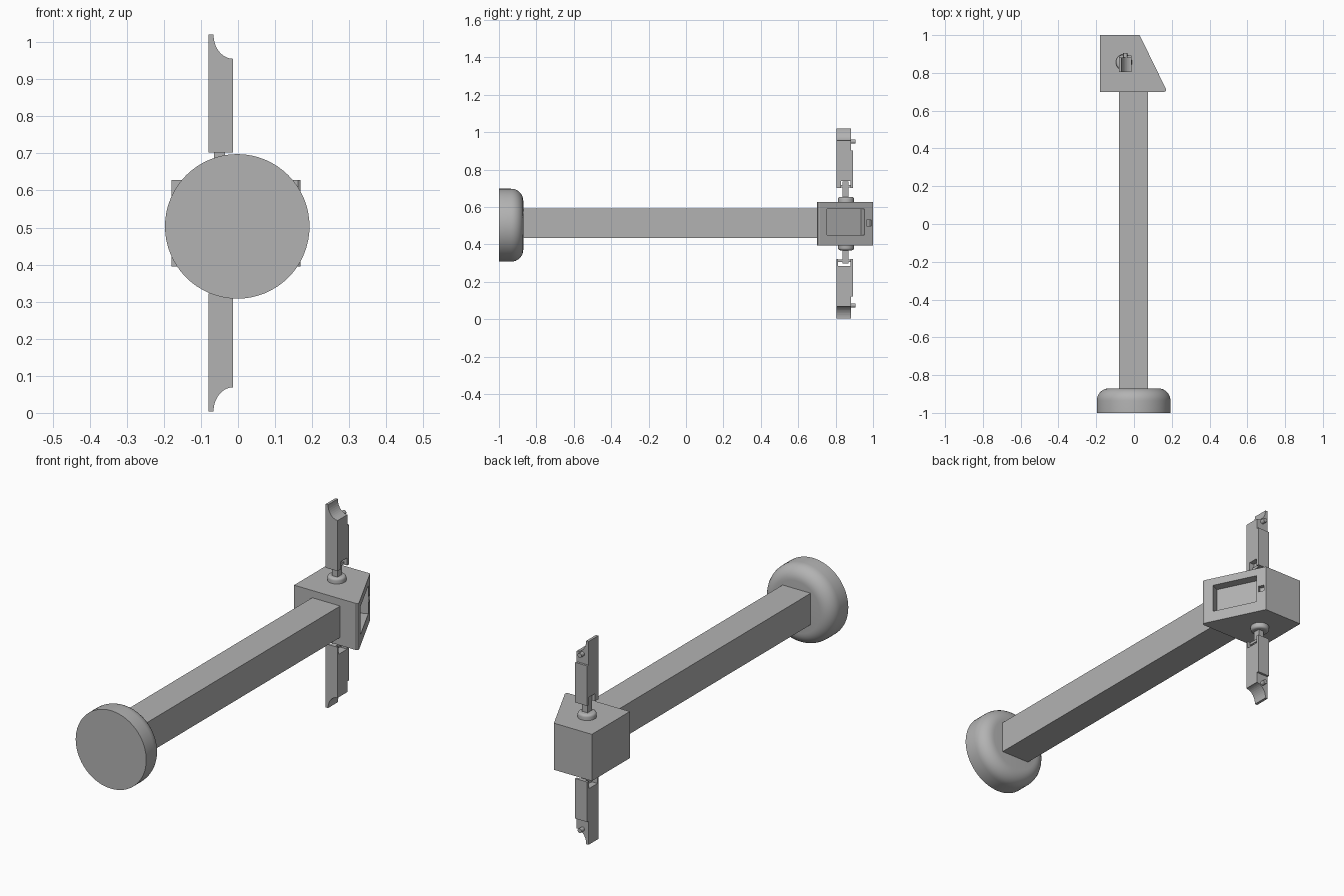
import bpy, bmesh, math
from mathutils import Matrix, Vector

if "Cube" in bpy.data.objects:
    bpy.data.objects.remove(bpy.data.objects["Cube"])

grey = bpy.data.materials.new("plain grey")
grey.use_nodes = True
GREY = (0.45, 0.45, 0.45, 1)
grey.diffuse_color = GREY
grey.node_tree.nodes["Principled BSDF"].inputs["Base Color"].default_value = GREY


def finish(name, bm):
    bmesh.ops.recalc_face_normals(bm, faces=bm.faces[:])
    mesh = bpy.data.meshes.new(name)
    bm.to_mesh(mesh)
    bm.free()
    mesh.materials.append(grey)
    obj = bpy.data.objects.new(name, mesh)
    bpy.context.collection.objects.link(obj)
    return obj


def add_box(bm, x, y, z):
    """Box between (min, max) pairs."""
    size = Matrix.Diagonal((x[1] - x[0], y[1] - y[0], z[1] - z[0], 1))
    centre = Vector([(a + b) / 2 for a, b in (x, y, z)])
    bmesh.ops.create_cube(bm, size=1, matrix=Matrix.Translation(centre) @ size)


def add_prism(bm, points, offset):
    """Outline extruded along offset."""
    face = bm.faces.new([bm.verts.new(p) for p in points])
    out = bmesh.ops.extrude_face_region(bm, geom=[face], use_keep_orig=True)
    verts = [g for g in out["geom"] if isinstance(g, bmesh.types.BMVert)]
    bmesh.ops.translate(bm, verts=verts, vec=offset)


def lathe(name, profile, matrix, steps):
    """Closed profile of (radius, height) spun about local z."""
    bm = bmesh.new()
    verts = [bm.verts.new((r, 0, h)) for r, h in profile]
    edges = [bm.edges.new(pair) for pair in zip(verts, verts[1:])]
    bmesh.ops.spin(bm, geom=verts + edges, axis=(0, 0, 1), cent=(0, 0, 0),
                   angle=math.tau, steps=steps)
    bmesh.ops.remove_doubles(bm, verts=bm.verts[:], dist=1e-5)
    bm.transform(matrix)
    obj = finish(name, bm)
    bpy.ops.object.select_all(action="DESELECT")
    obj.select_set(True)
    bpy.context.view_layer.objects.active = obj
    bpy.ops.object.shade_smooth_by_angle(angle=math.radians(35))
    return obj


def rounded(radius, height, fillet, n=8):
    arc = [(radius - fillet + fillet * math.cos(a), height - fillet + fillet * math.sin(a))
           for a in (i * math.pi / 2 / n for i in range(n + 1))]
    return [(0, 0), (radius, 0)] + arc + [(0, height)]


# Round base, rounded on its inner rim
MID = 0.512
lathe("round_base", rounded(0.195, 0.13, 0.065),
      Matrix.Translation((-0.002, -1, 0.503)) @ Matrix.Rotation(-math.pi / 2, 4, "X"), 64)

# Long square post
bm = bmesh.new()
add_box(bm, (-0.08, 0.075), (-0.88, 0.71), (0.435, 0.592))
finish("post", bm)

# Head housing with one slanted side
bm = bmesh.new()
outline = [(-0.18, 0.70), (0.162, 0.70), (0.169, 0.705), (0.169, 0.715), (0.03, 1), (-0.18, 1)]
add_prism(bm, [(x, y, 0.395) for x, y in outline], (0, 0, 0.233))
housing = finish("housing", bm)

# Window and small socket sunk into the slanted side
slant = math.atan2(0.139, 0.285)
for name, y, z, width, height, depth in (("window_cutter", 0.855, 0.52, 0.223, 0.14, 0.045),
                                         ("socket_cutter", 0.978, 0.515, 0.03, 0.03, 0.02)):
    bm = bmesh.new()
    add_box(bm, (-depth, 0.03), (-width / 2, width / 2), (-height / 2, height / 2))
    x = 0.03 + (1 - y) * math.tan(slant)
    bm.transform(Matrix.Translation((x, y, z)) @ Matrix.Rotation(slant, 4, "Z"))
    cutter = finish(name, bm)
    cutter.hide_render = True
    cut = housing.modifiers.new(name, "BOOLEAN")
    cut.operation = "DIFFERENCE"
    cut.solver = "EXACT"
    cut.object = cutter
    bpy.context.view_layer.objects.active = housing
    bpy.ops.object.modifier_apply(modifier=cut.name)
    bpy.data.objects.remove(cutter)

# Two mirrored arms, heights measured from the middle of the housing
LEFT, RIGHT = -0.079, -0.013
FRONT, BACK = 0.805, 0.893
for side, sign, fork_front, stem_top in (("upper", 1, 0.83, 0.225), ("lower", -1, 0.812, 0.215)):
    place = Matrix.Translation((0, 0, MID)) @ Matrix.Diagonal((1, 1, sign, 1))

    # Blade with a concave quarter-round tip
    bm = bmesh.new()
    arc = [(RIGHT - 0.053 * math.sin(a), 0.508 - 0.065 * math.cos(a))
           for a in (i * math.pi / 20 for i in range(11))]
    blade = [(LEFT, 0.228), (RIGHT, 0.228)] + arc + [(LEFT, 0.508)]
    add_prism(bm, [(x, FRONT, z) for x, z in blade], (0, 0.077, 0))
    # Raised back plate and fork prongs
    add_box(bm, (LEFT, RIGHT), (0.882, BACK), (0.228, 0.39))
    add_box(bm, (LEFT, RIGHT), (FRONT, fork_front), (0.19, 0.228))
    add_box(bm, (LEFT, RIGHT), (0.88, BACK), (0.19, 0.228))
    bm.transform(place)
    finish(side + "_arm", bm)

    # Stem joining arm to collar
    bm = bmesh.new()
    add_box(bm, (-0.065, -0.035), (0.836, 0.87), (0.11, stem_top))
    add_box(bm, (-0.06, -0.03), (0.81, 0.885), (0.192, 0.205))
    bm.transform(place)
    finish(side + "_stem", bm)

    # Collar on the housing and knob on the back of the blade
    lathe(side + "_collar", rounded(0.043, 0.035, 0.012, 4),
          place @ Matrix.Translation((-0.053, 0.856, 0.108)), 32)
    lathe(side + "_knob", [(0, 0), (0.011, 0), (0.011, 0.03), (0, 0.03)],
          place @ Matrix.Translation((-0.046, 0.876, 0.438)) @ Matrix.Rotation(-math.pi / 2, 4, "X"), 16)
